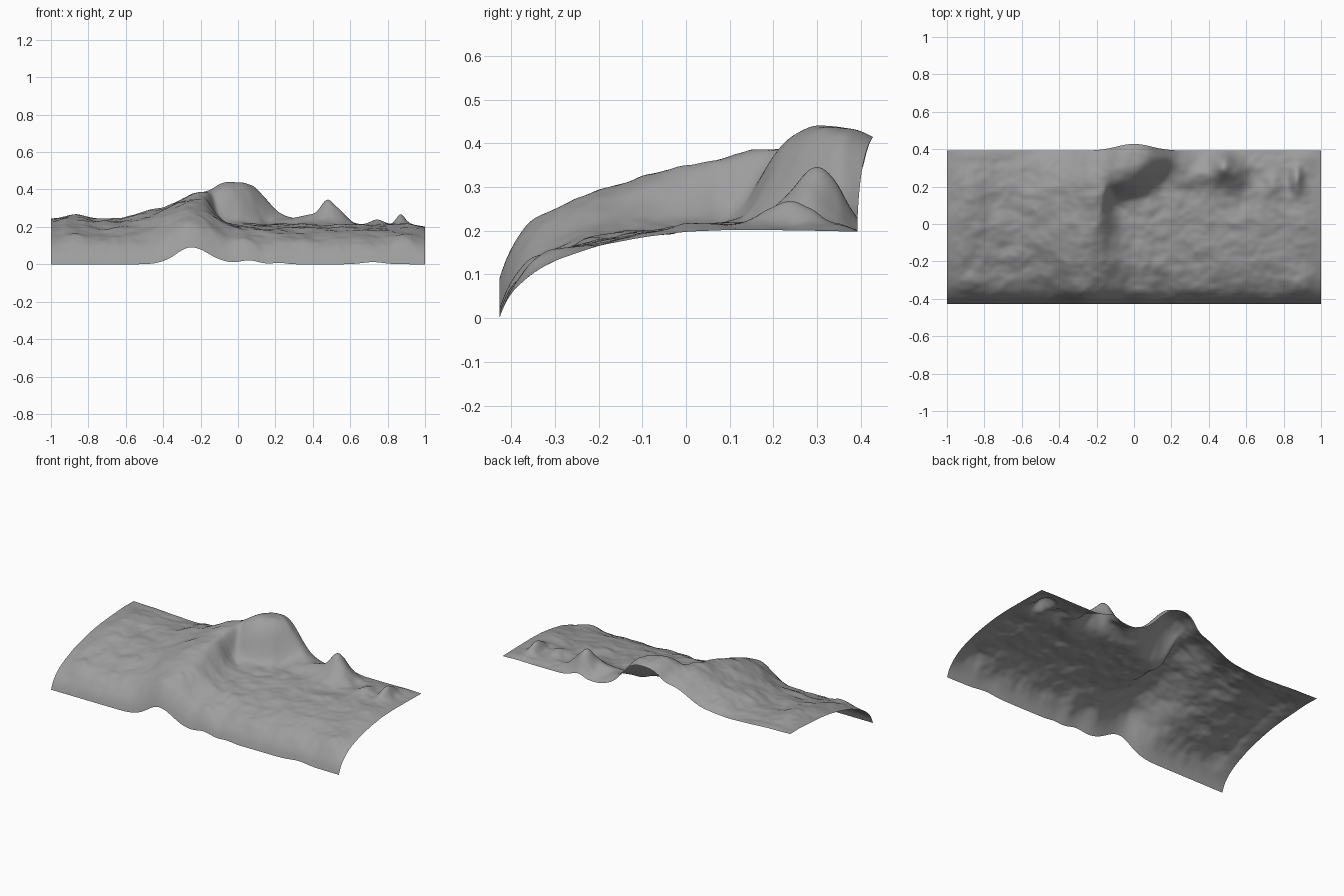
import bpy, bmesh, math
from mathutils import noise, Vector

if "Cube" in bpy.data.objects:
    bpy.data.objects.remove(bpy.data.objects["Cube"])

NX, NY = 220, 110

# side profile of the sheet: (y, z) from front lip to back edge
PROFILE = [(-.427, 0), (-.414, .035), (-.395, .064), (-.35, .104), (-.3, .132),
           (-.2, .166), (-.1, .185), (0, .198), (.1, .202), (.25, .201), (.392, .198)]
# main ridge: (y, centre x, height, left width, right width)
RIDGE = [(-.43, -.25, .088, .11, .13), (-.36, -.25, .108, .14, .17),
         (-.2, -.25, .114, .20, .18), (-.1, -.23, .128, .23, .14),
         (.02, -.20, .140, .26, .09), (.1, -.18, .148, .26, .06),
         (.18, -.165, .17, .25, .07), (.25, -.15, .18, .23, .08),
         (.32, -.15, .16, .22, .08), (.4, -.14, .12, .19, .1)]
# lesser hills: (x, y, height, half width x, half width y)
HILLS = [(.48, .31, .11, .055, .07), (.50, .24, .04, .08, .08), (.56, .27, .04, .05, .07),
         (.38, .27, .04, .07, .08), (.74, .23, .03, .05, .06), (.87, .24, .055, .035, .07),
         (.26, .28, .04, .08, .09), (-.85, .1, .022, .07, .15), (-.48, .2, .03, .08, .12),
         (.06, -.4, .022, .07, .1), (.22, -.36, .012, .05, .1), (.72, -.42, .012, .08, .05),
         (-.87, -.3, .02, .05, .04), (.88, -.33, .02, .05, .05)]


def lerp_table(table, t):
    """Linear lookup of the remaining columns by the first column."""
    if t <= table[0][0]:
        return table[0][1:]
    for a, b in zip(table, table[1:]):
        if t <= b[0]:
            f = (t - a[0]) / (b[0] - a[0])
            return [p + (q - p) * f for p, q in zip(a[1:], b[1:])]
    return table[-1][1:]


def soft_lookup(table, t, w=.03):
    cols = [lerp_table(table, t + k * w) for k in (-1, 0, 0, 1)]
    return [sum(c) / 4 for c in zip(*cols)]


def smooth_max(a, b, k=.04):
    h = max(k - abs(a - b), 0) / k
    return max(a, b) + h * h * k * .25 * min(1, max(a, b) / k)


def mound(x, y):
    dx = (x + .02) / (.21 if x > -.02 else .20)
    dy = y - (.315 + .35 * max(-.2, min(.2, x)))
    dy /= .14 if dy < 0 else .22
    return .225 * math.exp(-(dx * dx + dy * dy) ** 1.5)


def relief(x, y):
    cx, h, wl, wr = soft_lookup(RIDGE, y)
    d = x - cx
    ridge = h * math.exp(-(d / (wl if d < 0 else wr)) ** 2)
    z = smooth_max(ridge, mound(x, y))
    for hx, hy, hh, wx, wy in HILLS:
        z += hh * math.exp(-((x - hx) / wx) ** 2 - ((y - hy) / wy) ** 2)
    z += .045 * max(0, -x) * max(0, min(1, (y + .3) / .6))
    # rough ground, fading out at the borders
    fade = min(1, (1 - abs(x)) / .08) * min(1, (y + .427) / .06) * min(1, max(0, (.40 - y) / .05))
    n = noise.fractal(Vector((x * 6, y * 7, 3.1)), 1.0, 2.0, 3)
    return z + fade * (.014 * n + .010)


# arc-length table keeps the steep front lip smooth
arc = [0]
for a, b in zip(PROFILE, PROFILE[1:]):
    arc.append(arc[-1] + math.dist(a, b))
ARC = [(s, *p) for s, p in zip(arc, PROFILE)]


def profile_at(s):
    w = min(.02, s, arc[-1] - s)
    return soft_lookup(ARC, s, max(w, 0))


# terrain sheet
bm = bmesh.new()
rows = []
for j in range(NY + 1):
    y, z0 = profile_at(arc[-1] * j / NY)
    row = []
    for i in range(NX + 1):
        x = -1 + 2 * i / NX
        # back edge leans outward behind the mound
        lean = .036 * math.exp(-(x / .13) ** 2) * max(0, (y - .2) / .19)
        row.append(bm.verts.new((x, y + lean, max(0, z0 + relief(x, y)))))
    rows.append(row)
for r0, r1 in zip(rows, rows[1:]):
    for i in range(NX):
        bm.faces.new((r0[i], r0[i + 1], r1[i + 1], r1[i]))
for f in bm.faces:
    f.smooth = True
mesh = bpy.data.meshes.new("terrain")
bm.to_mesh(mesh)
bm.free()
terrain = bpy.data.objects.new("terrain", mesh)
bpy.context.collection.objects.link(terrain)

# dull grey rock
rock = bpy.data.materials.new("rock")
rock.diffuse_color = (.34, .34, .34, 1)
rock.use_nodes = True
rock.node_tree.nodes["Principled BSDF"].inputs["Base Color"].default_value = rock.diffuse_color
mesh.materials.append(rock)
